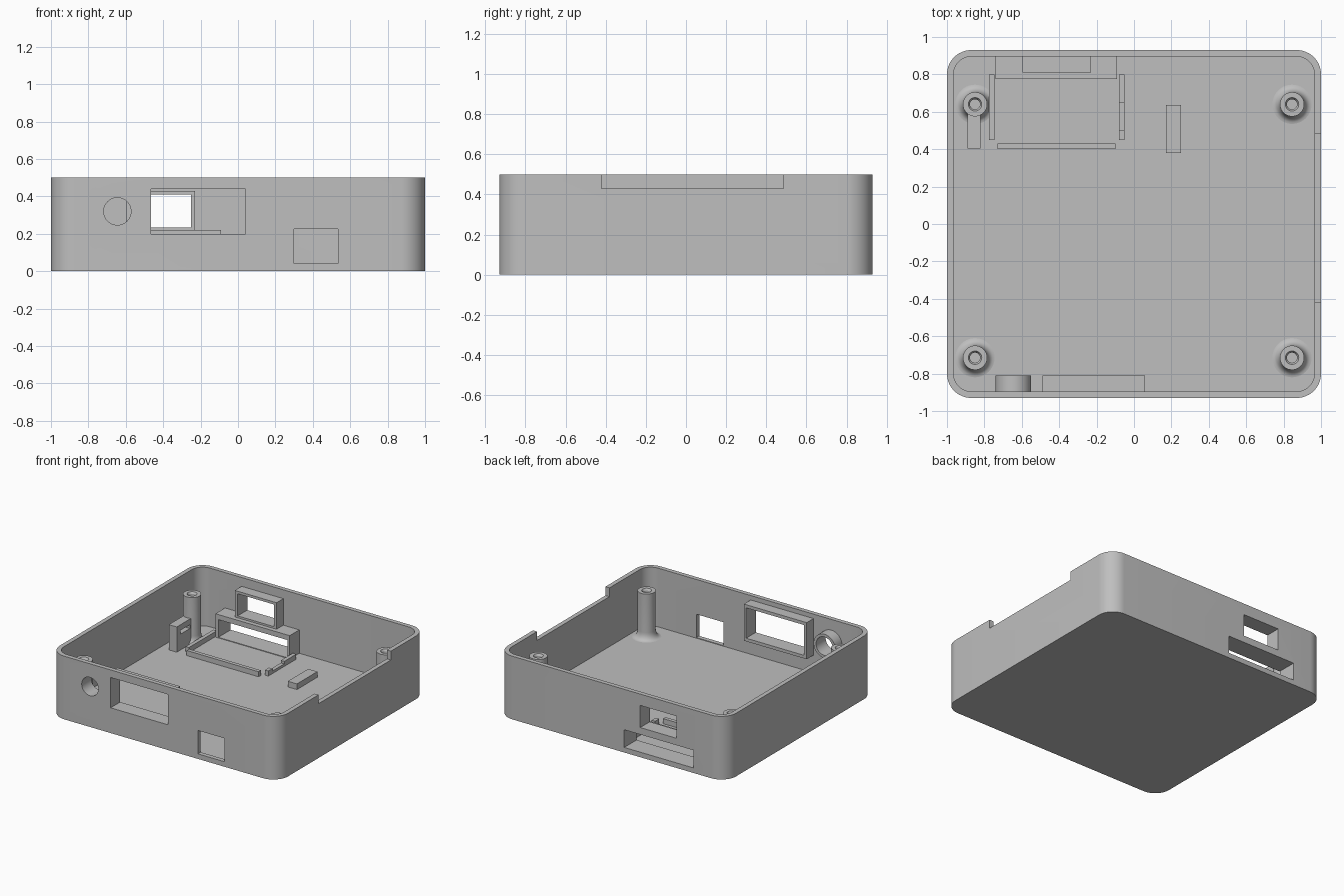
import bpy, bmesh, math
from mathutils import Matrix, Vector

if "Cube" in bpy.data.objects:
    bpy.data.objects.remove(bpy.data.objects["Cube"], do_unlink=True)

WX, WY, H = 1.0, 0.93, 0.5      # half width, half depth, height
WALL, FLOOR, R = 0.035, 0.035, 0.13

grey = bpy.data.materials.new("plain grey")
grey.use_nodes = True
colour = (0.52, 0.52, 0.52, 1)
grey.diffuse_color = colour
bsdf = next(n for n in grey.node_tree.nodes if n.type == "BSDF_PRINCIPLED")
bsdf.inputs["Base Color"].default_value = colour


def finish(name, bm):
    bmesh.ops.recalc_face_normals(bm, faces=bm.faces)
    mesh = bpy.data.meshes.new(name)
    bm.to_mesh(mesh)
    bm.free()
    mesh.materials.append(grey)
    ob = bpy.data.objects.new(name, mesh)
    bpy.context.collection.objects.link(ob)
    return ob


def box(name, x, y, z):
    """Box from three (low, high) ranges."""
    bm = bmesh.new()
    bmesh.ops.create_cube(bm, size=1)
    for v in bm.verts:
        v.co = [a + (c + 0.5) * (b - a) for c, (a, b) in zip(v.co, (x, y, z))]
    return finish(name, bm)


def rounded_block(name, hx, hy, r, z0, z1, steps=12):
    bm = bmesh.new()
    verts = []
    for k, (sx, sy) in enumerate(((1, 1), (-1, 1), (-1, -1), (1, -1))):
        for i in range(steps + 1):
            a = (k + i / steps) * math.pi / 2
            verts.append(bm.verts.new((sx * (hx - r) + r * math.cos(a),
                                       sy * (hy - r) + r * math.sin(a), z0)))
    base = bm.faces.new(verts)
    top = bmesh.ops.extrude_face_region(bm, geom=[base], use_keep_orig=True)["geom"]
    bmesh.ops.translate(bm, vec=(0, 0, z1 - z0),
                        verts=[g for g in top if isinstance(g, bmesh.types.BMVert)])
    return finish(name, bm)


def lathe(name, profile, matrix, closed=False):
    """Turn an (r, h) profile about z, then place it."""
    bm = bmesh.new()
    vs = [bm.verts.new((r, 0, h)) for r, h in profile]
    edges = [bm.edges.new(p) for p in zip(vs, vs[1:])]
    if closed:
        edges.append(bm.edges.new((vs[-1], vs[0])))
    bmesh.ops.spin(bm, geom=vs + edges, cent=(0, 0, 0), axis=(0, 0, 1),
                   angle=math.tau, steps=40, use_duplicate=False)
    bmesh.ops.remove_doubles(bm, verts=bm.verts, dist=0.0005)
    bmesh.ops.transform(bm, matrix=matrix, verts=bm.verts)
    return smooth(finish(name, bm))


def smooth(ob):
    bpy.ops.object.select_all(action="DESELECT")
    ob.select_set(True)
    bpy.context.view_layer.objects.active = ob
    bpy.ops.object.shade_smooth_by_angle(angle=math.radians(30))
    return ob


def cut(ob, cutters):
    bpy.context.view_layer.objects.active = ob
    for c in cutters:
        mod = ob.modifiers.new("cut", "BOOLEAN")
        mod.operation, mod.solver, mod.object = "DIFFERENCE", "EXACT", c
        bpy.ops.object.modifier_apply(modifier=mod.name)


# Cutters for the cavity and every opening
front, back = (-1.0, -0.75), (0.7, 1.0)
cavity = rounded_block("cavity_cutter", WX - WALL, WY - WALL, R - WALL, FLOOR, H + 0.1)
display = box("display_cutter", (-0.465, 0.04), front, (0.2, 0.44))
square = box("square_port_cutter", (0.30, 0.535), front, (0.04, 0.225))
upper = box("upper_port_cutter", (-0.57, -0.25), back, (0.235, 0.41))
lower = box("lower_port_cutter", (-0.715, -0.11), back, (0.04, 0.18))
notch = box("notch_cutter", (0.9, 1.1), (-0.42, 0.485), (0.43, 0.6))
JACK = Matrix.Translation((-0.645, -0.81, 0.32)) @ Matrix.Rotation(math.pi / 2, 4, "X")
jack = lathe("jack_cutter", [(0, -0.1), (0.073, -0.1), (0.073, 0.2), (0, 0.2)], JACK)
cutters = [cavity, display, square, upper, lower, notch, jack]

# Open tray
tray = rounded_block("tray", WX, WY, R, 0, H)
cut(tray, cutters)
smooth(tray)

# Raised surrounds behind the openings
inner = WY - WALL + 0.005
cut(box("display_surround", (-0.49, 0.06), (-inner, -0.81), (0.175, 0.465)), [display])
cut(box("upper_port_surround", (-0.595, -0.23), (0.81, inner), (0.218, 0.43)), [upper])
cut(box("lower_port_surround", (-0.74, -0.09), (0.775, inner), (0.03, 0.22)), [lower])
lathe("jack_sleeve", [(0.073, 0), (0.095, 0), (0.095, 0.09), (0.073, 0.09)], JACK, True)

# Screw posts with flared feet and blind holes
flare = [(0.105 - 0.04 * math.sin(a), FLOOR + 0.06 * (1 - math.cos(a)))
         for a in (i * math.pi / 12 for i in range(7))]
post = [(0, FLOOR - 0.005), (0.105, FLOOR - 0.005)] + flare + [
    (0.065, 0.4), (0.036, 0.4), (0.027, 0.385), (0.027, 0.2), (0, 0.2)]
for side, x in (("right", -0.85), ("left", 0.845)):
    for end, y in (("front", -0.715), ("back", 0.64)):
        lathe(f"{end}_{side}_screw_post", post, Matrix.Translation((x, y, 0)))

# Low rails that hold the circuit board
low = FLOOR - 0.005
box("board_rail_front", (-0.73, -0.1), (0.40, 0.43), (low, 0.075))
box("board_rail_right", (-0.775, -0.745), (0.45, 0.8), (low, 0.075))
for name, y, top in (("front", (0.45, 0.5), 0.075), ("middle", (0.5, 0.65), 0.055),
                     ("back", (0.65, 0.8), 0.075)):
    box(f"board_rail_left_{name}", (-0.08, -0.05), y, (low, top))

# Slotted bracket beside the back post
bracket = box("slotted_bracket", (-0.89, -0.82), (0.405, 0.59), (low, 0.235))
slot = box("slot_cutter", (-0.95, -0.75), (0.45, 0.57), (0.16, 0.19))
cut(bracket, [slot])
cutters.append(slot)

# Small rest block on the floor
box("rest_block", (0.17, 0.25), (0.38, 0.635), (low, 0.08))

for c in cutters:
    bpy.data.objects.remove(c, do_unlink=True)
